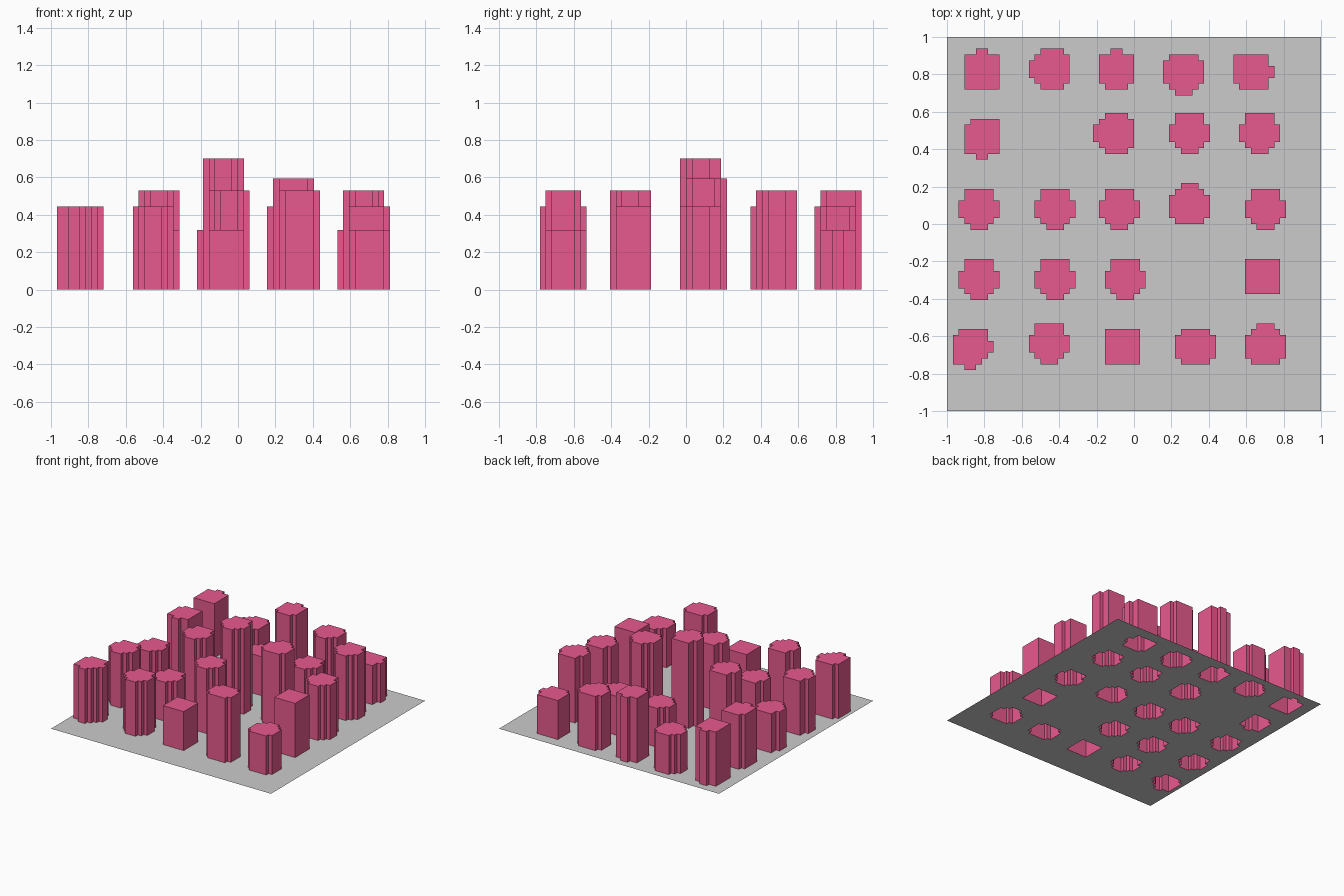
import bpy, bmesh

if "Cube" in bpy.data.objects:
    bpy.data.objects.remove(bpy.data.objects["Cube"])

CELL = 1 / 32          # the model sits on a 64 x 64 grid of cells
R2 = 12.2              # squared column radius, in cells
LEVEL = [0.32, 0.445, 0.53, 0.595, 0.70]

# centre x, centre y (in cells), height level, full corners, two-cell side bumps
COLUMNS = [
    (-26, 26, 1, "nw ne sw se", "n"), (-14.2, 26.5, 0, "", ""), (-3, 26, 2, "nw ne", "n"),
    (8.5, 25.8, 1, "", ""), (20, 26, 0, "nw ne se", "e"),
    (-26, 15, 1, "ne sw se", "s"), (-3.2, 15.5, 0, "", ""), (9.5, 15.7, 0, "", ""),
    (21.5, 15.7, 2, "", ""),
    (-26.5, 2.7, 0, "", ""), (-13.5, 2.7, 2, "", ""), (-2.5, 2.7, 4, "", ""),
    (9.5, 3.2, 3, "", ""), (22.5, 2.7, 1, "", ""),
    (-26.5, -9.3, 1, "", ""), (-13.5, -9.3, 0, "", ""), (-1.5, -9.3, 2, "", ""),
    (22, -9, 1, "nw ne sw se", ""),
    (-28, -21, 1, "ne sw", "e s"), (-14.5, -20.3, 1, "", ""), (-2, -21, 0, "nw ne sw se", ""),
    (10.5, -21, 2, "", ""), (22.5, -20.8, 0, "", ""),
]
DIRS = {"n": (0, 1), "s": (0, -1), "e": (1, 0), "w": (-1, 0)}


def footprint(cx, cy, corners, bumps):
    """Cells (by lower-left index) covered by a stepped disc."""
    cells = {(i, j) for i in range(-32, 32) for j in range(-32, 32)
             if (i + .5 - cx) ** 2 + (j + .5 - cy) ** 2 < R2}
    for c in corners.split():
        cells.add((cx + (2 if c[1] == "e" else -3), cy + (2 if c[0] == "n" else -3)))
    for b in bumps.split():
        dx, dy = DIRS[b]
        for t in (-.5, .5):
            cells.add((round(cx + 3.5 * dx + t * dy - .5), round(cy + 3.5 * dy + t * dx - .5)))
    return cells


def finish(bm, name, mat=None):
    me = bpy.data.meshes.new(name)
    bm.to_mesh(me)
    bm.free()
    ob = bpy.data.objects.new(name, me)
    bpy.context.collection.objects.link(ob)
    if mat:
        me.materials.append(mat)
    return ob


def column(cells, h, name, mat):
    """Open-bottomed column: a cap over the cells and walls round their outline."""
    bm = bmesh.new()

    def quad(pts):
        bm.faces.new([bm.verts.new((x * CELL, y * CELL, z)) for x, y, z in pts])

    for i, j in cells:
        ring = [(i, j), (i + 1, j), (i + 1, j + 1), (i, j + 1)]
        quad([(x, y, h) for x, y in ring])
        for k, d in enumerate("senw"):
            if (i + DIRS[d][0], j + DIRS[d][1]) not in cells:
                a, b = ring[k], ring[(k + 1) % 4]
                quad([(*a, 0), (*b, 0), (*b, h), (*a, h)])
    bmesh.ops.remove_doubles(bm, verts=bm.verts, dist=1e-4)
    bmesh.ops.dissolve_limit(bm, angle_limit=0.01, verts=bm.verts, edges=bm.edges)
    finish(bm, name, mat)


red = bpy.data.materials.new("crimson")
red.diffuse_color = (0.8, 0.1, 0.27, 1)
red.use_nodes = True
red.node_tree.nodes["Principled BSDF"].inputs["Base Color"].default_value = red.diffuse_color

# Columns
taken = set()
for n, (cx, cy, level, corners, bumps) in enumerate(COLUMNS, 1):
    cells = footprint(cx, cy, corners, bumps)
    taken |= cells
    column(cells, LEVEL[level], f"column_{n:02d}", red)

# Base sheet, open under every column
bm = bmesh.new()
bmesh.ops.create_grid(bm, x_segments=64, y_segments=64, size=1)
holes = []
for f in bm.faces:
    c = f.calc_center_median() / CELL
    if (round(c.x - .5), round(c.y - .5)) in taken:
        holes.append(f)
bmesh.ops.delete(bm, geom=holes, context='FACES')
finish(bm, "base_sheet")
